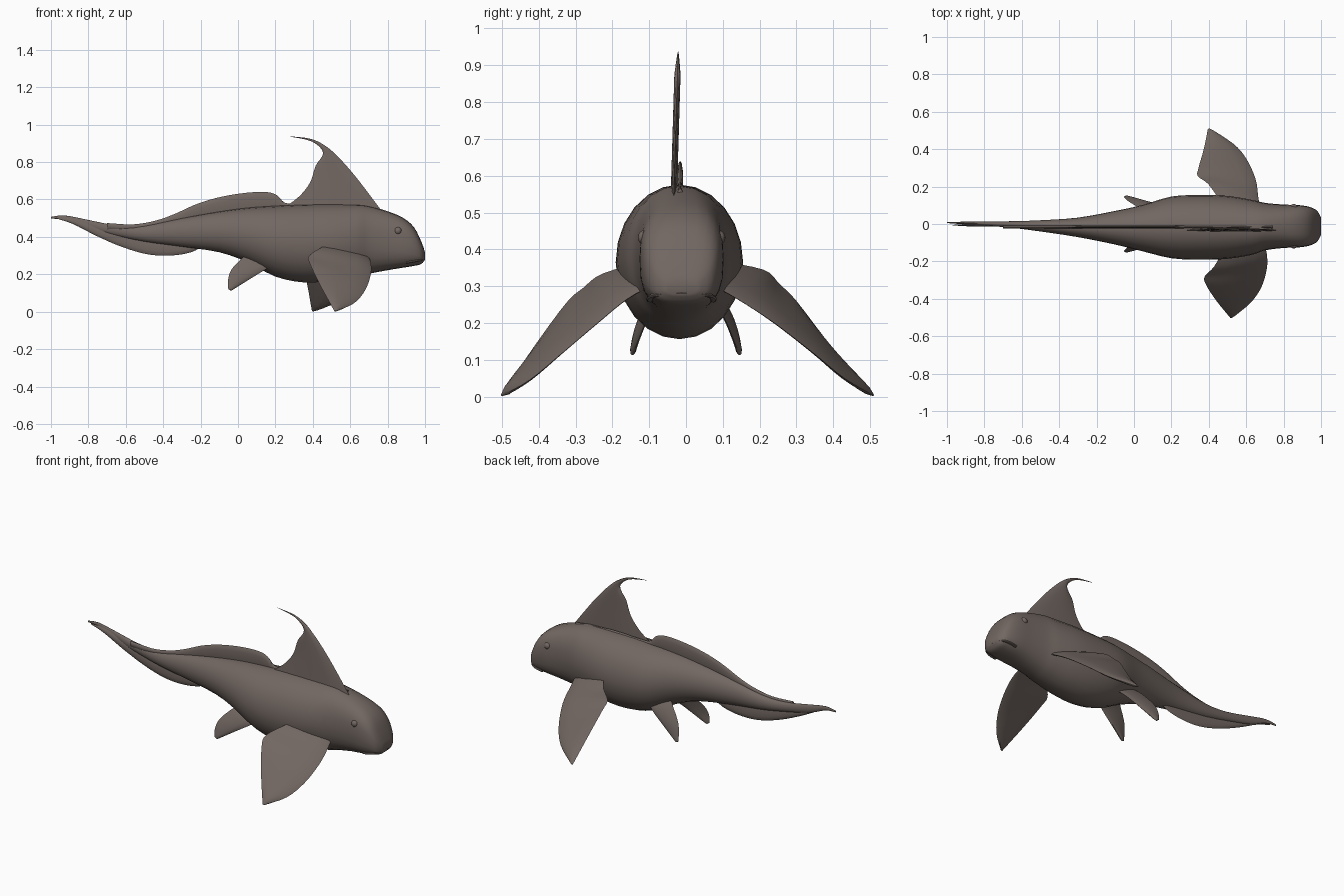
import bpy, bmesh, math
from mathutils import Vector

if "Cube" in bpy.data.objects:
    bpy.data.objects.remove(bpy.data.objects["Cube"])

skin = bpy.data.materials.new("brown skin")
skin.diffuse_color = (0.168, 0.136, 0.121, 1)
skin.use_nodes = True
skin.node_tree.nodes["Principled BSDF"].inputs["Base Color"].default_value = skin.diffuse_color


def smooth_path(pts, steps):
    """Catmull-Rom resampling of tuples of any length."""
    out = []
    n = len(pts)
    for i in range(n - 1):
        a, b, c, d = pts[max(i - 1, 0)], pts[i], pts[i + 1], pts[min(i + 2, n - 1)]
        for k in range(steps):
            t = k / steps
            out.append(tuple(
                0.5 * (2 * q + (r - p) * t + (2 * p - 5 * q + 4 * r - s) * t * t
                       + (3 * q - p - 3 * r + s) * t ** 3)
                for p, q, r, s in zip(a, b, c, d)))
    out.append(tuple(pts[-1]))
    return out


def loft(name, rings, angle=40):
    """Skin closed rings of equal length and cap both ends."""
    bm = bmesh.new()
    rows = [[bm.verts.new(p) for p in ring] for ring in rings]
    n = len(rows[0])
    for r0, r1 in zip(rows, rows[1:]):
        for j in range(n):
            bm.faces.new((r0[j], r0[(j + 1) % n], r1[(j + 1) % n], r1[j]))
    bm.faces.new(rows[0][::-1])
    bm.faces.new(rows[-1])
    bmesh.ops.remove_doubles(bm, verts=bm.verts, dist=0.0004)
    bmesh.ops.recalc_face_normals(bm, faces=bm.faces)
    me = bpy.data.meshes.new(name)
    bm.to_mesh(me)
    bm.free()
    return finish(bpy.data.objects.new(name, me), angle)


def finish(ob, angle=40):
    if ob.name not in bpy.context.scene.collection.all_objects:
        bpy.context.scene.collection.objects.link(ob)
    ob.data.materials.append(skin)
    bpy.ops.object.select_all(action='DESELECT')
    ob.select_set(True)
    bpy.context.view_layer.objects.active = ob
    bpy.ops.object.shade_smooth_by_angle(angle=math.radians(angle))
    return ob


def fin(name, lead, trail, thick, normal, steps=4):
    """Lens-section blade between a leading and a trailing edge."""
    us = (0, 0.06, 0.25, 0.5, 0.75, 1)
    normal = Vector(normal).normalized()
    rings = []
    for a, b in zip(smooth_path(lead, steps), smooth_path(trail, steps)):
        a, b = Vector(a), Vector(b)
        t = min(thick, 0.3 * (b - a).length)
        prof = [(u, t * 1.9 * math.sqrt(u) * (1 - u) ** 0.8) for u in us]
        ring = [a.lerp(b, u) + normal * h for u, h in prof]
        ring += [a.lerp(b, u) - normal * h for u, h in prof[-2:0:-1]]
        rings.append(ring)
    return loft(name, rings)


# Body stations: x, bottom, top, half width, centre y
stations = [
    (-1.0, .498, .507, .003, .008), (-.93, .490, .515, .006, .006),
    (-.82, .445, .495, .010, .003), (-.65, .405, .462, .018, -.003),
    (-.5, .375, .462, .030, -.010), (-.3, .348, .500, .052, -.018),
    (-.1, .318, .535, .090, -.020), (.05, .265, .555, .125, -.022),
    (.2, .188, .566, .165, -.018), (.35, .157, .574, .173, -.018),
    (.5, .165, .576, .168, -.018), (.63, .187, .574, .147, -.018),
    (.70, .203, .566, .127, -.014), (.8, .222, .537, .116, -.012),
    (.88, .235, .503, .113, -.012), (.94, .245, .453, .103, -.012),
    (.98, .255, .375, .082, -.012), (1.0, .278, .318, .045, -.012)]
SIDES = 24
rings = []
for x, lo, hi, w, yc in smooth_path(stations, 3):
    box = 1 - 0.3 * min(max((x - .6) / .3, 0), 1)      # squarer towards the head
    ring = []
    for k in range(SIDES):
        c, s = math.cos(math.tau * k / SIDES), math.sin(math.tau * k / SIDES)
        ring.append((x, yc + w * math.copysign(abs(c) ** box, c),
                     (lo + hi) / 2 + (hi - lo) / 2 * math.copysign(abs(s) ** box, s)))
    rings.append(ring)
loft("body", rings, 50)


def upright(pts, y0=-.028, lean=0.0):
    return [(x, y0 + lean * (z - .55), z) for x, z in pts]


# Tall front dorsal fin with a swept spine
fin("front_dorsal_fin",
    upright([(.775, .53), (.70, .63), (.62, .733), (.54, .823), (.47, .885), (.39, .924), (.278, .938)], -.033, .03),
    upright([(.22, .54), (.32, .61), (.385, .69), (.415, .78), (.455, .85), (.395, .910), (.278, .936)], -.033, .03),
    .011, (0, 1, 0))

# Long rear dorsal fin joined to a low ridge along the back
crest = [(.74, .565), (.5, .583), (.32, .578), (.25, .583), (.21, .622), (.16, .639), (.08, .639),
         (-.03, .626), (-.14, .602), (-.24, .568), (-.34, .522), (-.44, .487), (-.56, .467), (-.7, .474)]
base = [(.74, .52), (.5, .53), (.32, .53), (.26, .53), (.21, .53), (.16, .53), (.08, .52),
        (-.03, .51), (-.14, .50), (-.24, .48), (-.34, .45), (-.44, .44), (-.56, .43), (-.7, .44)]
fin("rear_dorsal_fin", upright(crest, -.016), upright(base, -.016), .010, (0, 1, 0), 3)

# Lower tail fin
fin("lower_tail_fin",
    upright([(-.19, .352), (-.24, .322), (-.32, .304), (-.42, .300), (-.52, .315),
             (-.64, .354), (-.76, .407), (-.88, .468), (-.97, .498)], -.006),
    upright([(-.19, .40), (-.24, .40), (-.32, .40), (-.42, .40), (-.52, .41),
             (-.64, .43), (-.76, .46), (-.88, .498), (-.97, .504)], -.006),
    .010, (0, 1, 0))

# Pectoral fins, each side posed differently
fin("near_pectoral_fin",
    [(.69, -.08, .31), (.71, -.16, .265), (.71, -.24, .20), (.68, -.34, .115), (.62, -.425, .045), (.525, -.50, .003)],
    [(.50, -.10, .37), (.43, -.225, .335), (.378, -.28, .295), (.385, -.325, .255), (.44, -.41, .14), (.515, -.502, .004)],
    .016, (.1, -.62, .78))
fin("far_pectoral_fin",
    [(.68, .06, .31), (.665, .14, .265), (.65, .24, .20), (.60, .35, .115), (.53, .43, .05), (.405, .51, .003)],
    [(.49, .08, .37), (.40, .21, .345), (.342, .255, .305), (.345, .30, .26), (.373, .40, .13), (.395, .508, .004)],
    .016, (.1, .62, .78))

# Pelvic fins
for side, name in ((-1, "near_pelvic_fin"), (1, "far_pelvic_fin")):
    fin(name,
        [(.20, side * .07, .255), (.155, side * .095, .230), (.10, side * .112, .197),
         (.045, side * .126, .163), (-.035, side * .146, .113)],
        [(.06, side * .06, .315), (.02, side * .09, .285), (-.035, side * .125, .225),
         (-.053, side * .143, .17), (-.052, side * .148, .122)],
        .010, (0, side * .9, .4))

# Eyes set into brow rings
for side, name in ((-1, "near"), (1, "far")):
    pos = (.855, -.012 + side * .098, .432)
    bpy.ops.mesh.primitive_uv_sphere_add(segments=16, ring_count=10, radius=.021, location=pos)
    eye = bpy.context.object
    eye.name = name + "_eye"
    finish(eye)
    bpy.ops.mesh.primitive_torus_add(major_radius=.023, minor_radius=.006, major_segments=18,
                                     minor_segments=8, location=pos,
                                     rotation=(math.radians(90 + side * 15), 0, math.radians(-side * 10)))
    brow = bpy.context.object
    brow.name = name + "_eye_rim"
    finish(brow)

# Upper lip wrapped around the blunt snout
lip_path = smooth_path([(.90, -.098, .262), (.945, -.096, .270), (.978, -.076, .277), (.992, -.012, .281),
                        (.978, .052, .277), (.945, .072, .270), (.90, .074, .262)], 4)
lip_rings = []
for i, p in enumerate(lip_path):
    t = Vector(lip_path[min(i + 1, len(lip_path) - 1)]) - Vector(lip_path[max(i - 1, 0)])
    out = t.cross(Vector((0, 0, 1))).normalized()
    lip_rings.append([Vector(p) + out * .009 * math.cos(math.tau * k / 8)
                      + Vector((0, 0, .006 * math.sin(math.tau * k / 8))) for k in range(8)])
loft("upper_lip", lip_rings)
